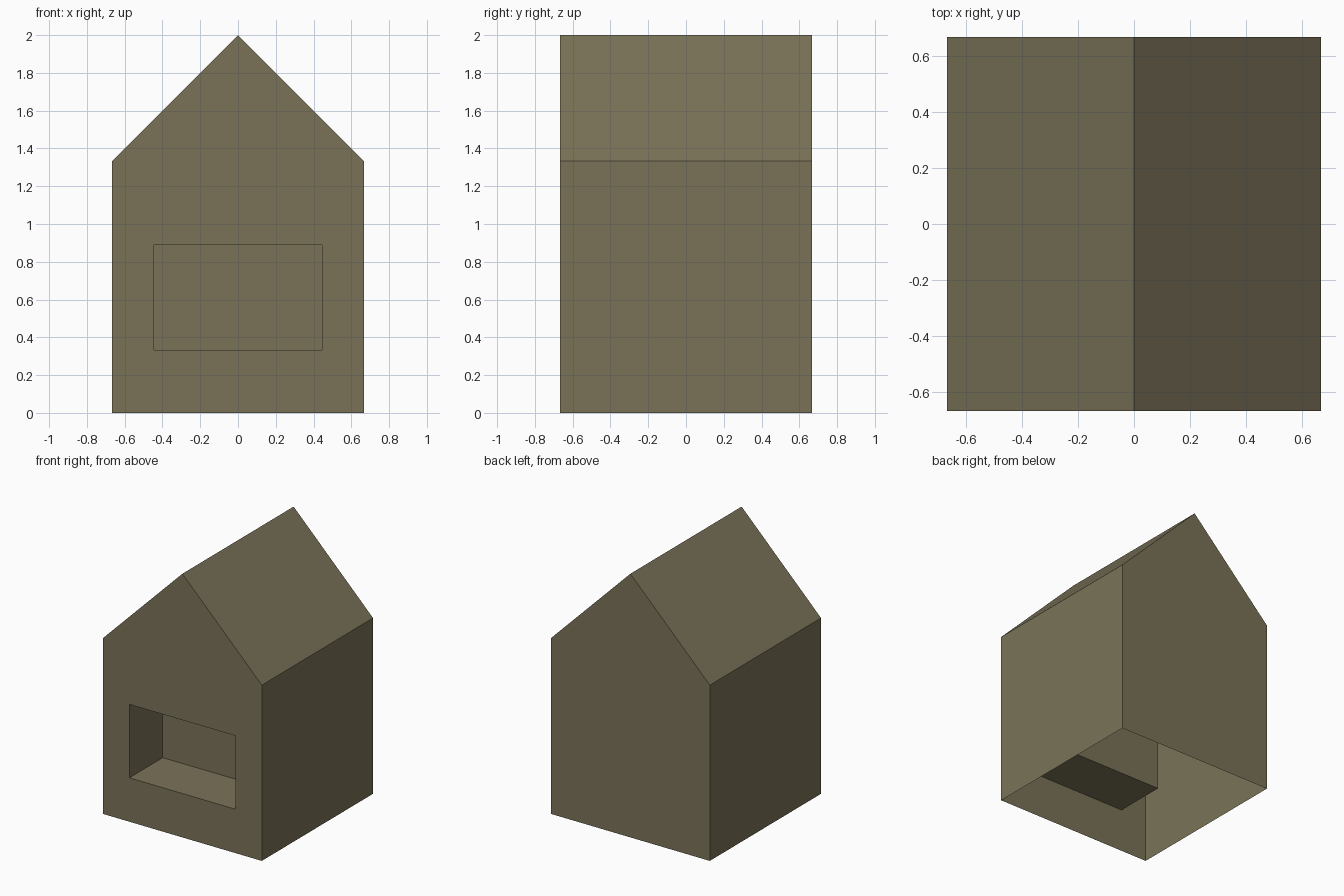
import bpy, bmesh

if "Cube" in bpy.data.objects:
    bpy.data.objects.remove(bpy.data.objects["Cube"])

W = 2 / 3          # half width and half depth
EAVE, RIDGE = 4 / 3, 2.0
NX, Z0, Z1 = 0.445, 0.333, 0.89   # niche opening
DEPTH = 0.40

mat = bpy.data.materials.new("olive_brown")
mat.diffuse_color = (0.195, 0.171, 0.098, 1)
mat.use_nodes = True
mat.node_tree.nodes["Principled BSDF"].inputs["Base Color"].default_value = mat.diffuse_color

bm = bmesh.new()

# Pentagon gable profile at the front and the back
profile = [(-W, 0), (W, 0), (W, EAVE), (0, RIDGE), (-W, EAVE)]
front = [bm.verts.new((x, -W, z)) for x, z in profile]
back = [bm.verts.new((x, W, z)) for x, z in profile]
bm.faces.new(back[::-1])

# Side walls and roof slopes; the underside stays open
for i in range(1, 5):
    j = (i + 1) % 5
    if i == 4:
        j = 0
    bm.faces.new((front[i], back[i], back[j], front[j]))

# Niche: opening rim, back panel and four reveals
rect = [(-NX, Z0), (NX, Z0), (NX, Z1), (-NX, Z1)]
rim = [bm.verts.new((x, -W, z)) for x, z in rect]
deep = [bm.verts.new((x, -W + DEPTH, z)) for x, z in rect]
bm.faces.new(deep)
for i in range(4):
    j = (i + 1) % 4
    bm.faces.new((rim[i], rim[j], deep[j], deep[i]))

# Front gable around the opening
bl, br, er, top, el = front
a, b, c, d = rim
for f in ((bl, br, b, a), (br, er, c, b), (er, top, el, d, c), (el, bl, a, d)):
    bm.faces.new(f)

bm.normal_update()
mesh = bpy.data.meshes.new("house_shell")
bm.to_mesh(mesh)
bm.free()
mesh.materials.append(mat)
house = bpy.data.objects.new("house_shell", mesh)
bpy.context.collection.objects.link(house)
